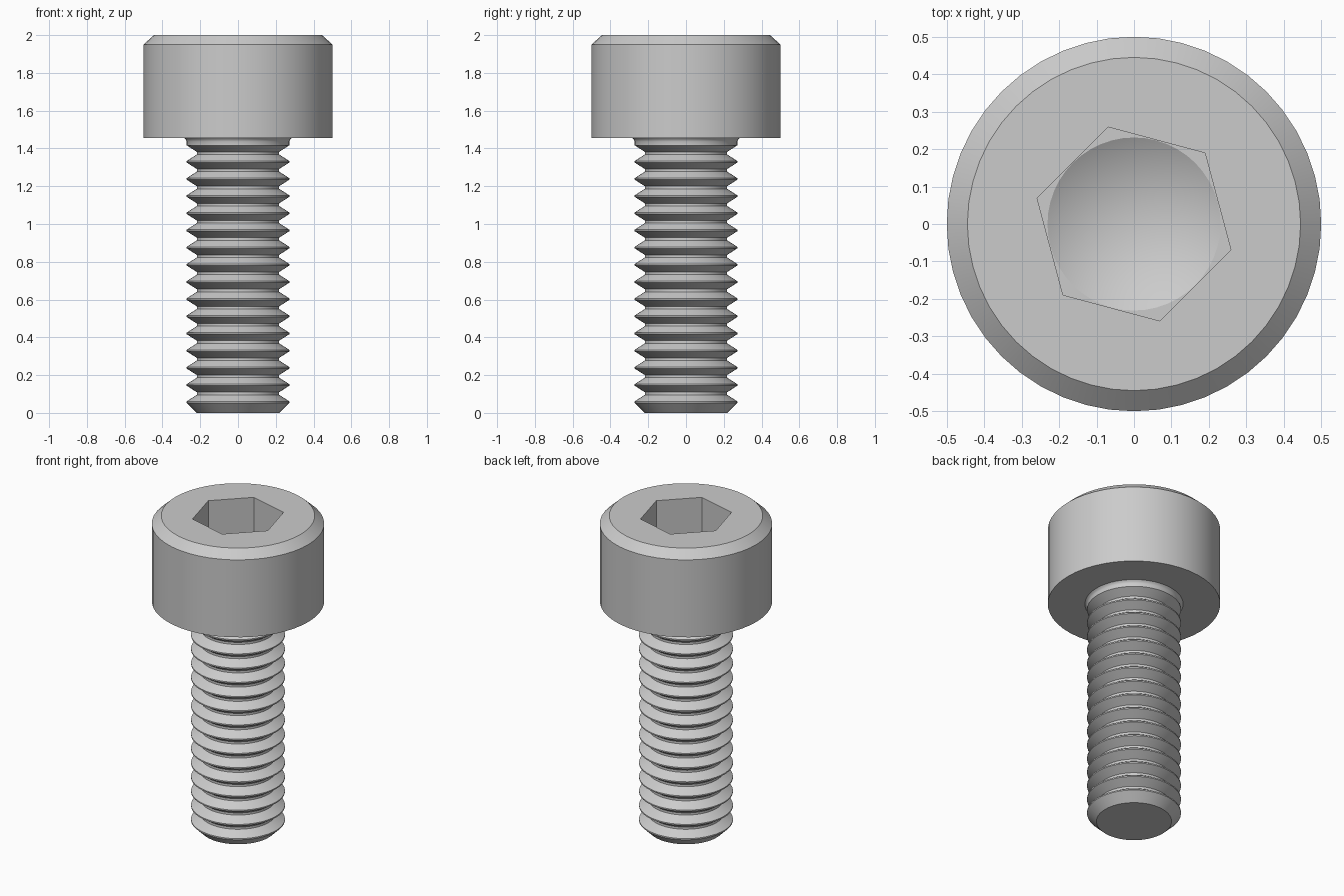
import bpy, bmesh
from math import cos, sin, pi, radians

SEGMENTS = 48
HEAD_BASE = 1.455
HEAD_TOP = 2.0
PITCH = 0.0909
CREST, ROOT = 0.272, 0.218

cube = bpy.data.objects.get("Cube")
if cube:
    bpy.data.objects.remove(cube, do_unlink=True)

steel = bpy.data.materials.new("grey_steel")
steel.use_nodes = True
colour = (0.6, 0.6, 0.6, 1)
steel.diffuse_color = colour
steel.node_tree.nodes["Principled BSDF"].inputs["Base Color"].default_value = colour


def ring(bm, radius, z, count=SEGMENTS, turn=0.0):
    """A closed loop of vertices around the z axis."""
    return [bm.verts.new((radius * cos(turn + 2 * pi * i / count),
                          radius * sin(turn + 2 * pi * i / count), z))
            for i in range(count)]


def skin(bm, lower, upper):
    """Quads between two rings of equal count."""
    n = len(lower)
    for i in range(n):
        j = (i + 1) % n
        bm.faces.new((lower[i], lower[j], upper[j], upper[i]))


def lathe(bm, profile):
    rings = [ring(bm, r, z) for r, z in profile]
    for a, b in zip(rings, rings[1:]):
        skin(bm, a, b)
    return rings


def fill_between(bm, outer, inner):
    """Flat face region between two nested loops."""
    edges = []
    for loop in (outer, inner):
        for i, v in enumerate(loop):
            w = loop[(i + 1) % len(loop)]
            edges.append(bm.edges.get((v, w)) or bm.edges.new((v, w)))
    bmesh.ops.triangle_fill(bm, edges=edges, use_beauty=True, normal=(0, 0, 1))


def finish(bm, name):
    bmesh.ops.recalc_face_normals(bm, faces=bm.faces[:])
    mesh = bpy.data.meshes.new(name)
    bm.to_mesh(mesh)
    bm.free()
    mesh.materials.append(steel)
    obj = bpy.data.objects.new(name, mesh)
    bpy.context.collection.objects.link(obj)
    bpy.ops.object.select_all(action="DESELECT")
    obj.select_set(True)
    bpy.context.view_layer.objects.active = obj
    bpy.ops.object.shade_smooth_by_angle(angle=radians(30))


# Head: chamfered cylinder with a hexagonal socket and a conical floor
bm = bmesh.new()
head = lathe(bm, [(0.285, HEAD_BASE), (0.5, HEAD_BASE), (0.5, 1.95), (0.445, HEAD_TOP)])
floor_z = HEAD_TOP - 0.24
hex_top = ring(bm, 0.268, HEAD_TOP, 6, radians(-15))
hex_floor = ring(bm, 0.268, floor_z, 6, radians(-15))
skin(bm, hex_floor, hex_top)
fill_between(bm, head[-1], hex_top)
cone_rim = ring(bm, 0.231, floor_z)
fill_between(bm, hex_floor, cone_rim)
tip = bm.verts.new((0, 0, floor_z - 0.134))
for i, v in enumerate(cone_rim):
    bm.faces.new((v, cone_rim[(i + 1) % SEGMENTS], tip))
finish(bm, "socket_head")

# Shank: chamfered end, stacked thread ridges, plain neck and flare under the head
bm = bmesh.new()
half_crest, half_root = 0.004, 0.007
profile = [(ROOT, 0), (CREST, 0.053)]
for i in range(15):
    z = 0.057 + i * PITCH
    middle = z + PITCH / 2
    profile += [(CREST, z + half_crest),
                (ROOT, middle - half_root), (ROOT, middle + half_root),
                (CREST, z + PITCH - half_crest)]
profile += [(CREST, 1.437), (0.276, 1.447), (0.285, HEAD_BASE)]
shank = lathe(bm, profile)
bm.faces.new(shank[0])
finish(bm, "threaded_shank")
